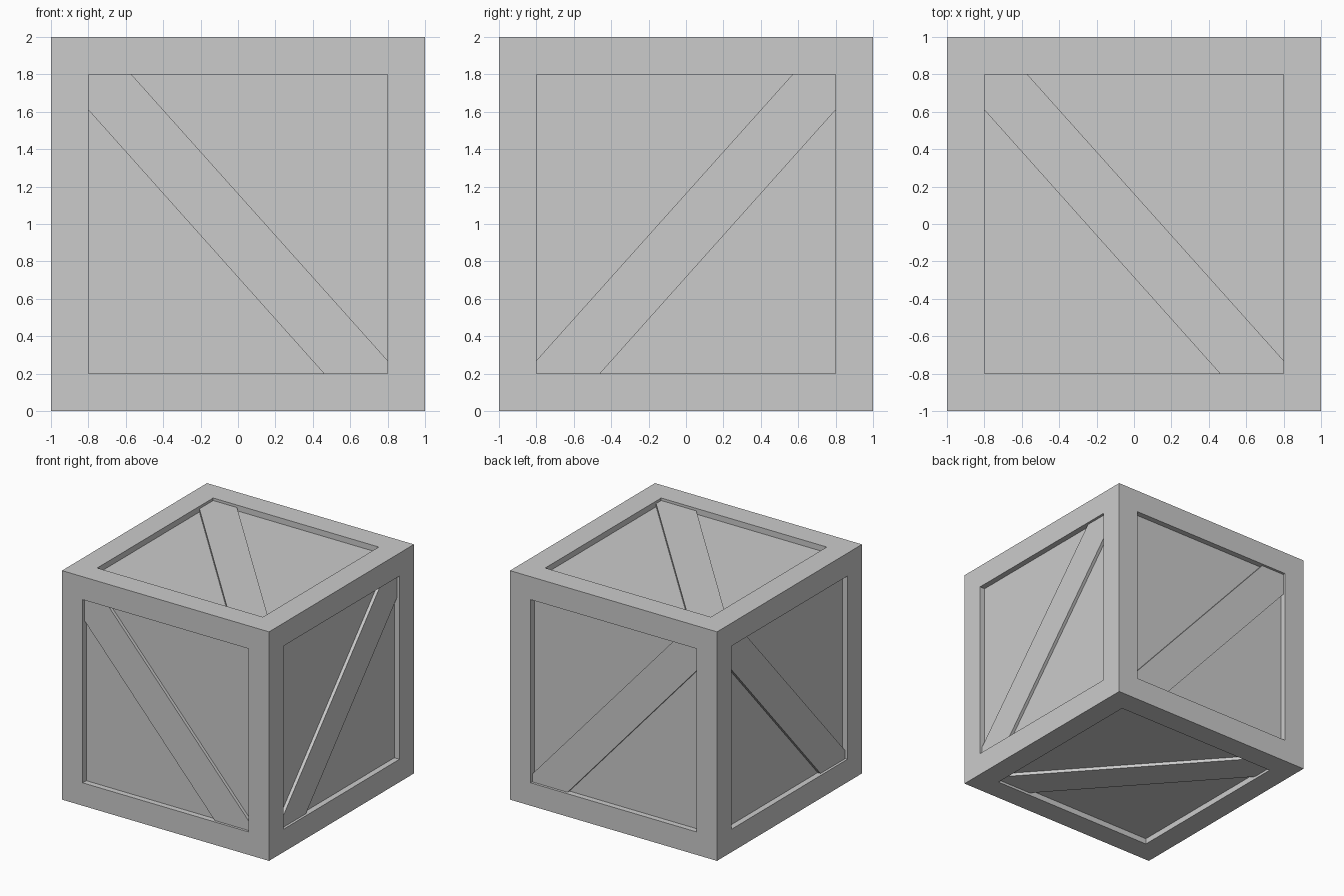
import bpy
import bmesh
from mathutils import Vector

if "Cube" in bpy.data.objects:
    bpy.data.objects.remove(bpy.data.objects["Cube"])

PANEL = 0.95      # distance of recessed panels from the crate centre
BRACE = 0.978     # distance of the outer brace faces
CENTRE = Vector((0, 0, 1))


def finish(name, bm):
    bmesh.ops.recalc_face_normals(bm, faces=bm.faces[:])
    mesh = bpy.data.meshes.new(name)
    bm.to_mesh(mesh)
    bm.free()
    obj = bpy.data.objects.new(name, mesh)
    obj.location = CENTRE
    bpy.context.collection.objects.link(obj)
    return obj


# Crate body: cube with a square recess on every side
bm = bmesh.new()
bmesh.ops.create_cube(bm, size=2)
panels = bm.faces[:]
bmesh.ops.inset_individual(bm, faces=panels, thickness=0.2, use_even_offset=True)
for f in panels:
    n = f.normal.copy()
    new = bmesh.ops.extrude_discrete_faces(bm, faces=[f])["faces"][0]
    bmesh.ops.translate(bm, verts=new.verts[:], vec=-n * (1 - PANEL))
finish("crate_frame", bm)

# Diagonal brace outline inside the panel opening
OUTLINE = [(-0.8, 0.61), (-0.8, 0.8), (-0.57, 0.8),
           (0.8, -0.73), (0.8, -0.8), (0.46, -0.8)]

# Mapping of outline (u, v) and outward distance n for each side
SIDES = {
    "front": lambda u, v, n: (u, -n, v),
    "back": lambda u, v, n: (u, n, v),
    "right": lambda u, v, n: (n, -u, v),
    "left": lambda u, v, n: (-n, -u, v),
    "top": lambda u, v, n: (u, v, n),
    "bottom": lambda u, v, n: (u, v, -n),
}

# Six braces, one per side
for side, place in SIDES.items():
    bm = bmesh.new()
    inner = [bm.verts.new(place(u, v, PANEL)) for u, v in OUTLINE]
    outer = [bm.verts.new(place(u, v, BRACE)) for u, v in OUTLINE]
    bm.faces.new(inner)
    bm.faces.new(outer)
    for i in range(len(OUTLINE)):
        j = (i + 1) % len(OUTLINE)
        bm.faces.new((inner[i], inner[j], outer[j], outer[i]))
    finish(side + "_brace", bm)
